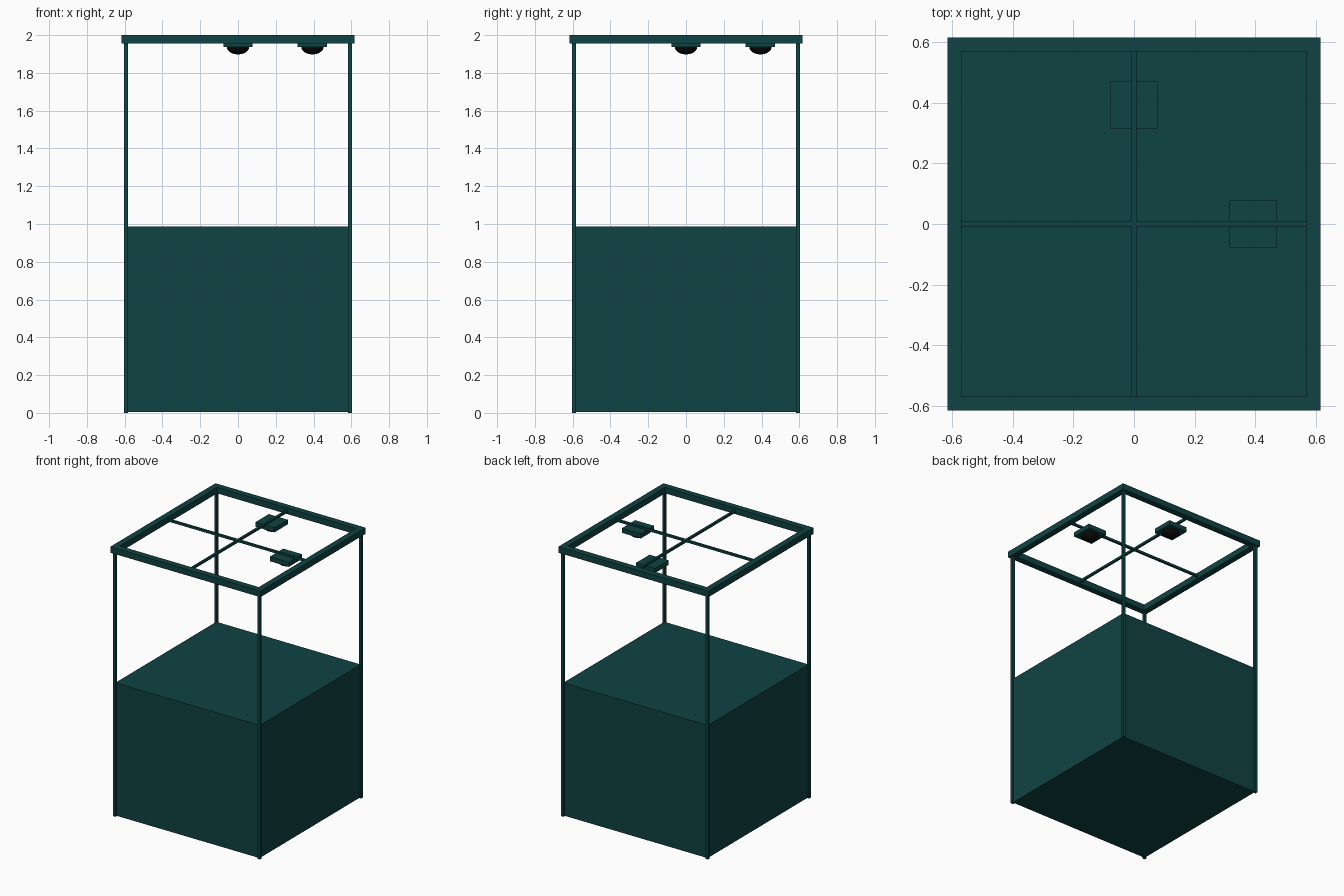
import bpy, bmesh, math
from mathutils import Matrix, Vector

if "Cube" in bpy.data.objects:
    bpy.data.objects.remove(bpy.data.objects["Cube"])


def material(name, color):
    m = bpy.data.materials.new(name)
    m.diffuse_color = color
    m.use_nodes = True
    m.node_tree.nodes["Principled BSDF"].inputs["Base Color"].default_value = m.diffuse_color
    return m


TEAL = material("dark_teal", (0.005, 0.055, 0.055, 1))
BLACK = material("black", (0.003, 0.003, 0.003, 1))


def finish(name, bm, mat):
    me = bpy.data.meshes.new(name)
    bm.to_mesh(me)
    bm.free()
    me.materials.append(mat)
    ob = bpy.data.objects.new(name, me)
    bpy.context.collection.objects.link(ob)
    return ob


def box(name, lo, hi, mat=TEAL):
    lo, hi = Vector(lo), Vector(hi)
    bm = bmesh.new()
    bmesh.ops.create_cube(bm, size=1, matrix=Matrix.Translation((lo + hi) / 2)
                          @ Matrix.Diagonal((*(hi - lo), 1)))
    return finish(name, bm, mat)


# solid lower body
box("body", (-0.592, -0.592, 0.004), (0.592, 0.592, 0.988))

# four thin corner posts
for sx in (-1, 1):
    for sy in (-1, 1):
        c = Vector((0.593 * sx, 0.593 * sy, 0))
        box("corner_post", c + Vector((-0.01, -0.01, 0)), c + Vector((0.01, 0.01, 1.965)))

# square top frame, mitred ring
bm = bmesh.new()
rings = []
for r, z in ((0.616, 1.955), (0.616, 2.0), (0.57, 2.0), (0.57, 1.955)):
    rings.append([bm.verts.new((r * x, r * y, z))
                  for x, y in ((-1, -1), (1, -1), (1, 1), (-1, 1))])
for a in range(4):
    for i in range(4):
        p, q, j = rings[a], rings[(a + 1) % 4], (i + 1) % 4
        bm.faces.new((p[i], p[j], q[j], q[i]))
bmesh.ops.recalc_face_normals(bm, faces=bm.faces)
finish("top_frame", bm, TEAL)

# crossing bars
box("cross_bar_x", (-0.58, -0.008, 1.967), (0.58, 0.008, 1.983))
box("cross_bar_y", (-0.008, -0.58, 1.967), (0.008, 0.58, 1.983))

# two lamps hanging from the bars: square plate and shallow dome
for x, y in ((0.394, 0), (0, 0.394)):
    box("lamp_plate", (x - 0.078, y - 0.078, 1.936), (x + 0.078, y + 0.078, 1.97))
    bm = bmesh.new()
    bmesh.ops.create_uvsphere(bm, u_segments=32, v_segments=16, radius=1)
    bmesh.ops.bisect_plane(bm, geom=bm.verts[:] + bm.edges[:] + bm.faces[:],
                           plane_co=(0, 0, 0.01), plane_no=(0, 0, 1), clear_outer=True)
    bmesh.ops.transform(bm, verts=bm.verts, matrix=Matrix.Translation((x, y, 1.937))
                        @ Matrix.Diagonal((0.059, 0.059, 0.039, 1)))
    for f in bm.faces:
        f.smooth = True
    finish("lamp_dome", bm, BLACK)
